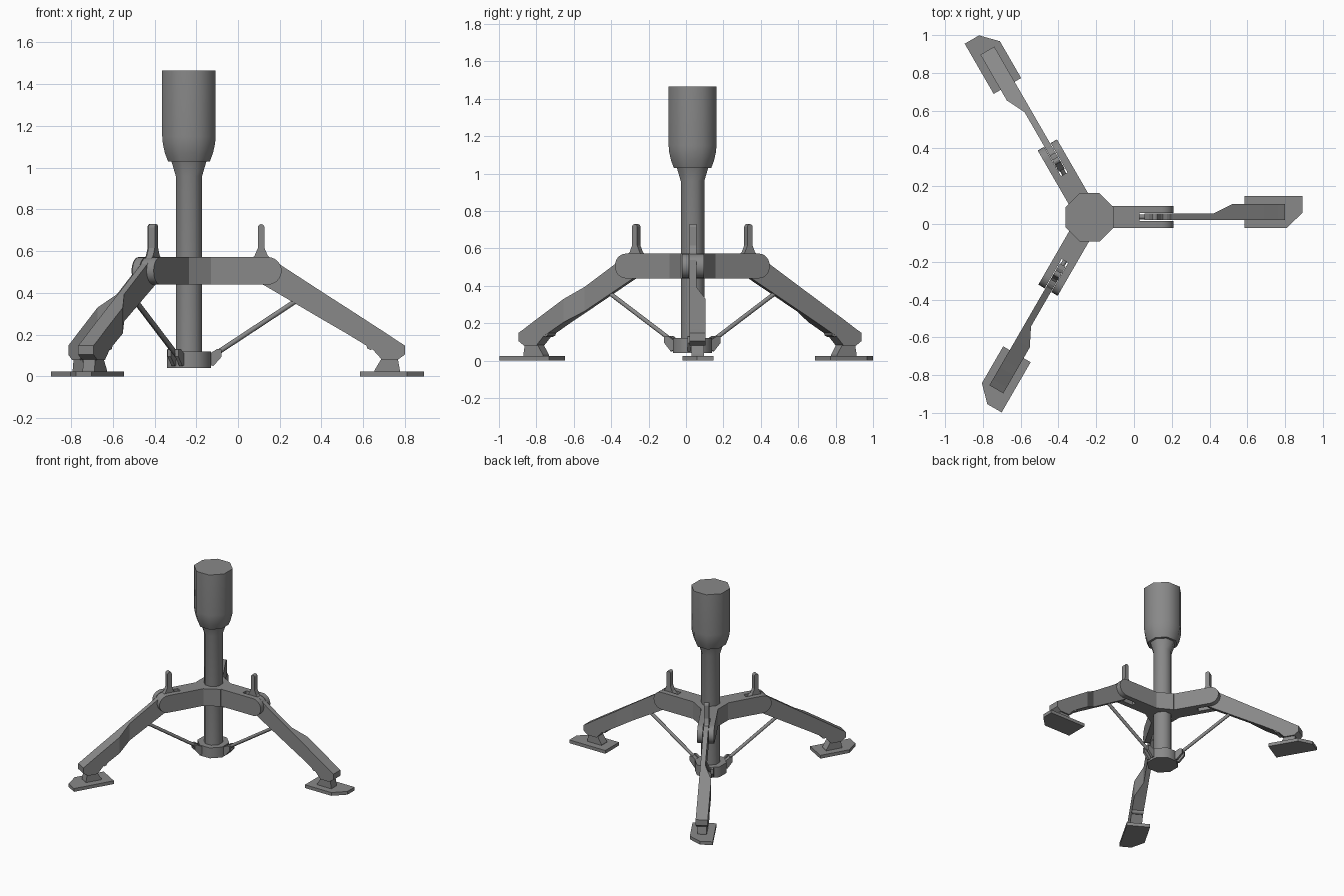
import bpy, bmesh
from math import radians, cos, sin, pi
from mathutils import Matrix, Vector

if "Cube" in bpy.data.objects:
    bpy.data.objects.remove(bpy.data.objects["Cube"])

CX, CY = -0.235, 0.035          # column axis
PIVOT = (0.143, 0.506)          # leg hinge in x, z
grey = bpy.data.materials.new("gunmetal_grey")
grey.use_nodes = True
grey.diffuse_color = (0.25, 0.25, 0.25, 1)
grey.node_tree.nodes["Principled BSDF"].inputs["Base Color"].default_value = (0.25, 0.25, 0.25, 1)


def finish(name, bm, matrix=Matrix(), smooth=0):
    bmesh.ops.recalc_face_normals(bm, faces=bm.faces)
    mesh = bpy.data.meshes.new(name)
    bm.to_mesh(mesh)
    bm.free()
    mesh.materials.append(grey)
    obj = bpy.data.objects.new(name, mesh)
    obj.matrix_world = matrix
    bpy.context.collection.objects.link(obj)
    if smooth:
        bpy.ops.object.select_all(action='DESELECT')
        obj.select_set(True)
        bpy.context.view_layer.objects.active = obj
        bpy.ops.object.shade_smooth_by_angle(angle=radians(smooth))
    return obj


def loft(rings, bm=None):
    """Skin a list of equal point rings and cap both ends."""
    bm = bm or bmesh.new()
    rows = [[bm.verts.new(p) for p in ring] for ring in rings]
    n = len(rows[0])
    for a, b in zip(rows, rows[1:]):
        for i in range(n):
            j = (i + 1) % n
            bm.faces.new((a[i], a[j], b[j], b[i]))
    bm.faces.new(rows[0][::-1])
    bm.faces.new(rows[-1])
    return bm


def plate(outline, y0, y1, bm=None):
    """Extrude an x, z outline along y."""
    return loft([[(x, y, z) for x, z in outline] for y in (y0, y1)], bm)


def lathe(name, profile, sides, turn, smooth=0):
    """Turn (apothem, z) pairs around the column axis."""
    k = 1 / cos(pi / sides)
    rings = [[(CX + r * k * cos(turn + 2 * pi * i / sides),
               CY + r * k * sin(turn + 2 * pi * i / sides), z)
              for i in range(sides)] for r, z in profile]
    return finish(name, loft(rings), smooth=smooth)


def arc(cx, cz, r, start, end, steps):
    return [(cx + r * cos(radians(start + (end - start) * i / steps)),
             cz + r * sin(radians(start + (end - start) * i / steps))) for i in range(steps + 1)]


# Central column, head, hub and bottom collar
lathe("column", [(0.063, 0.05), (0.063, 0.96), (0.085, 1.035)], 8, pi / 8, 50)
lathe("head", [(0.1, 1.03), (0.115, 1.07), (0.125, 1.115), (0.128, 1.15), (0.128, 1.465)], 8, pi / 8, 50)
lathe("hub", [(0.106, 0.44), (0.106, 0.572)], 6, pi / 6)
lathe("collar", [(0.105, 0.04), (0.105, 0.12)], 8, pi / 8, 50)


def build_leg(side, m):
    mid = 0.037

    # Arm: solid root and two rounded cheeks around the hinge slot
    bm = plate([(-0.2, 0.44), (0.03, 0.44), (0.03, 0.572), (-0.2, 0.572)], mid - 0.059, mid + 0.059)
    cheek = [(0.03, 0.572), (0.03, 0.44)] + arc(*PIVOT, 0.066, -90, 90, 12)
    for s in (-1, 1):
        plate(cheek, mid + s * 0.02, mid + s * 0.059, bm)
    finish(side + "_arm", bm, m, 30)

    # Leg: thin upper beam that widens to one side near the foot
    stations = [(0.12, 0.565, 0.44), (0.18, 0.55, 0.405), (0.42, 0.394, 0.264), (0.52, 0.33, 0.206),
                (0.645, 0.249, 0.13), (0.69, 0.22, 0.08), (0.765, 0.17, 0.08), (0.8, 0.148, 0.105)]
    rings = []
    for x, top, low in stations:
        outer = 0.055 + 0.05 * min(max((x - 0.42) / 0.1, 0), 1)
        rings.append([(x, 0.02, low), (x, outer, low), (x, outer, top), (x, 0.02, top)])
    bm = loft(rings)
    plate(arc(*PIVOT, 0.064, 0, 345, 23), 0.02, 0.055, bm)
    finish(side + "_leg", bm, m)

    # Cross pin below the leg
    finish(side + "_pin", plate(arc(0.635, 0.147, 0.02, 0, 315, 7), 0.022, 0.103), m, 50)

    # Upright lever with flared root
    lever = [(0.055, 0.555), (0.08, 0.58), (0.095, 0.615)] + arc(0.111, 0.714, 0.016, 180, 0, 6) \
        + [(0.127, 0.615), (0.142, 0.58), (0.165, 0.555)]
    finish(side + "_lever", plate(lever, 0.02, 0.055), m)

    # Lugs on the collar
    lug = [(-0.15, 0.06), (-0.118, 0.05), (-0.078, 0.095), (-0.078, 0.13), (-0.1, 0.132), (-0.15, 0.1)]
    bm = bmesh.new()
    for s in (-1, 1):
        plate(lug, mid + s * 0.012, mid + s * 0.03, bm)
    finish(side + "_lugs", bm, m)

    # Diagonal strut
    a, b = Vector((-0.12, mid, 0.1)), Vector((0.29, mid, 0.37))
    bm = bmesh.new()
    bmesh.ops.create_cone(bm, cap_ends=True, segments=8, radius1=0.012, radius2=0.012, depth=(b - a).length)
    turn = (b - a).to_track_quat('Z', 'Y').to_matrix().to_4x4()
    bmesh.ops.transform(bm, matrix=Matrix.Translation((a + b) / 2) @ turn, verts=bm.verts)
    finish(side + "_strut", bm, m, 50)

    # Ankle and foot plate with one clipped corner
    finish(side + "_ankle", loft([
        [(x0, 0.03, z), (x1, 0.03, z), (x1, 0.095, z), (x0, 0.095, z)]
        for x0, x1, z in ((0.655, 0.775, 0.02), (0.655, 0.775, 0.032), (0.69, 0.765, 0.09))]), m)
    foot = [(0.585, -0.02), (0.81, -0.02), (0.892, 0.06), (0.892, 0.148), (0.585, 0.148)]
    finish(side + "_foot", loft([[(x, y, z) for x, y in foot] for z in (0, 0.025)]), m)


# Three legs evenly turned about the column
centre = Matrix.Translation((CX, CY, 0))
for side, angle in (("left", 0), ("back_right", 120), ("front_right", 240)):
    build_leg(side, centre @ Matrix.Rotation(radians(angle), 4, 'Z') @ centre.inverted())
